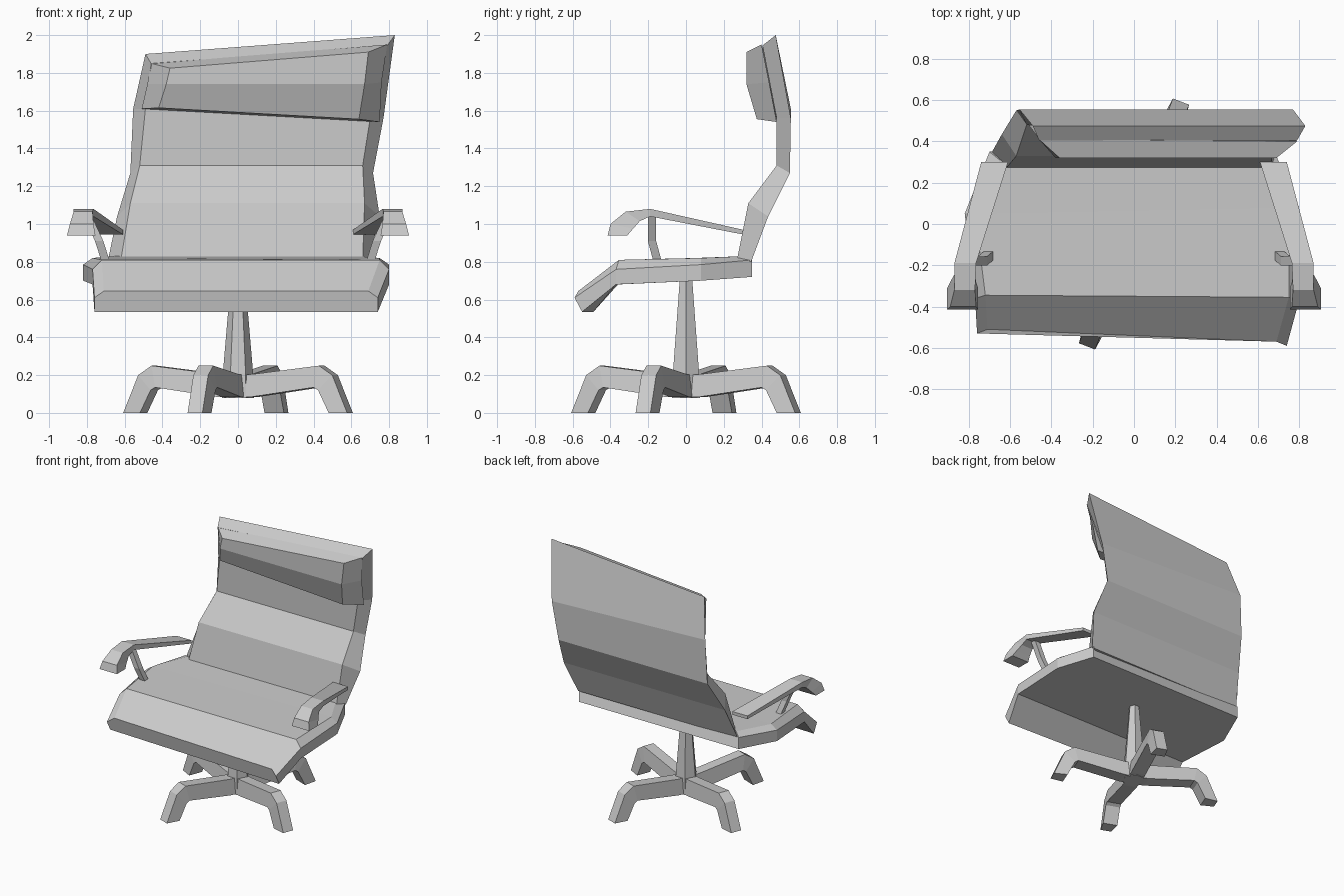
import bpy, bmesh, math
from mathutils import Vector, Matrix

if "Cube" in bpy.data.objects:
    bpy.data.objects.remove(bpy.data.objects["Cube"])


def loft(name, rings):
    """Closed flat-faced solid through rings with equal point counts."""
    bm = bmesh.new()
    vs = [[bm.verts.new(p) for p in r] for r in rings]
    n = len(rings[0])
    for a, b in zip(vs, vs[1:]):
        for i in range(n):
            j = (i + 1) % n
            bm.faces.new((a[i], a[j], b[j], b[i]))
    bm.faces.new(vs[0])
    bm.faces.new(vs[-1])
    bmesh.ops.recalc_face_normals(bm, faces=bm.faces[:])
    me = bpy.data.meshes.new(name)
    bm.to_mesh(me)
    bm.free()
    ob = bpy.data.objects.new(name, me)
    bpy.context.collection.objects.link(ob)
    return ob


# Seat: rows front to back
# (y left, y right, x left, x right, z bottom, z edge, z top, bottom shift)
seat_rows = [
    (-.53, -.59, -.76, .74, .535, .61, .645, .04),
    (-.36, -.37, -.77, .80, .68, .76, .81, 0),
    (.05, .08, -.82, .80, .70, .785, .82, 0),
    (.35, .35, -.70, .68, .72, .81, .83, 0),
]
rings = []
for k, (yl, yr, xl, xr, zb, ze, zt, s) in enumerate(seat_rows):
    t = (.02, .015, 0, -.04)[k]
    rings.append([(xl, yl + s, zb), (xr, yr + s, zb), (xr, yr, ze),
                  (xr - .05, yr + t, zt), (xl + .05, yl + t, zt), (xl, yl, ze)])
loft("seat", rings)

# Backrest: rear row (y, x left, x right, z left, z right), then front row
back_rows = [
    ((.345, -.69, .69, .80, .80), (.27, -.62, .66, .81, .81)),
    ((.435, -.64, .75, 1.04, 1.04), (.33, -.57, .67, 1.11, 1.11)),
    ((.55, -.57, .715, 1.27, 1.27), (.48, -.52, .66, 1.31, 1.31)),
    ((.555, -.555, .77, 1.61, 1.56), (.48, -.49, .70, 1.61, 1.56)),
    ((.475, -.49, .83, 1.90, 2.0), (.405, -.46, .79, 1.85, 1.945)),
]
rings = []
for (yb, bl, br, zl, zr), (yf, fl, fr, wl, wr) in back_rows:
    rings.append([(bl, yb, zl), (br, yb, zr), (fr, yf, wr), (fl, yf, wl)])
loft("backrest", rings)

# Head cushion: wedge with a slanted front
rings = [
    [(-.51, .48, 1.61), (.75, .48, 1.54), (.64, .375, 1.555), (-.42, .375, 1.615)],
    [(-.48, .44, 1.74), (.76, .44, 1.75), (.67, .32, 1.74), (-.38, .32, 1.74)],
    [(-.46, .41, 1.85), (.79, .40, 1.95), (.69, .32, 1.91), (-.36, .32, 1.825)],
]
loft("head_cushion", rings)

# Armrests: (y, x inner, x outer, z) for the top, (y, z) for the underside
arm_rows = [
    ((.30, .61, .74, .97), (.30, .945)),
    ((-.19, .765, .87, 1.08), (-.19, 1.04)),
    ((-.32, .77, .87, 1.065), (-.245, 1.015)),
    ((-.40, .765, .89, 1.0), (-.28, .975)),
    ((-.415, .755, .905, .94), (-.31, .94)),
]
support = [(.80, -.18, 1.05), (.735, -.18, .91), (.70, -.15, .80)]
for side, sx in (("left", -1), ("right", 1)):
    loft("armrest_" + side,
         [[(sx * xi, y, z), (sx * xo, y, z), (sx * xo, yu, zu), (sx * xi, yu, zu)]
          for (y, xi, xo, z), (yu, zu) in arm_rows])
    h = .022
    loft("arm_support_" + side,
         [[(sx * (x + a * h), y + b * h, z) for a, b in ((-1, -1), (1, -1), (1, 1), (-1, 1))]
          for x, y, z in support])

# Column: tapered six-sided post
loft("column", [[(r * math.cos(i * math.pi / 3), r * math.sin(i * math.pi / 3), z)
                 for i in range(6)]
                for r, z in ((.085, .08), (.08, .21), (.036, .73))])

# Four bent legs: (r top, z top, r bottom, z bottom)
leg_rows = [(0, .20, 0, .08), (.10, .205, .10, .085), (.475, .25, .45, .135),
            (.55, .20, .475, .12), (.635, 0, .535, 0)]
for k in range(4):
    leg = loft("leg_%d" % (k + 1),
               [[(rt, -.042, zt), (rt, .042, zt), (rb, .055, zb), (rb, -.055, zb)]
                for rt, zt, rb, zb in leg_rows])
    leg.data.transform(Matrix.Rotation(math.radians(-21 + 90 * k), 4, 'Z'))
